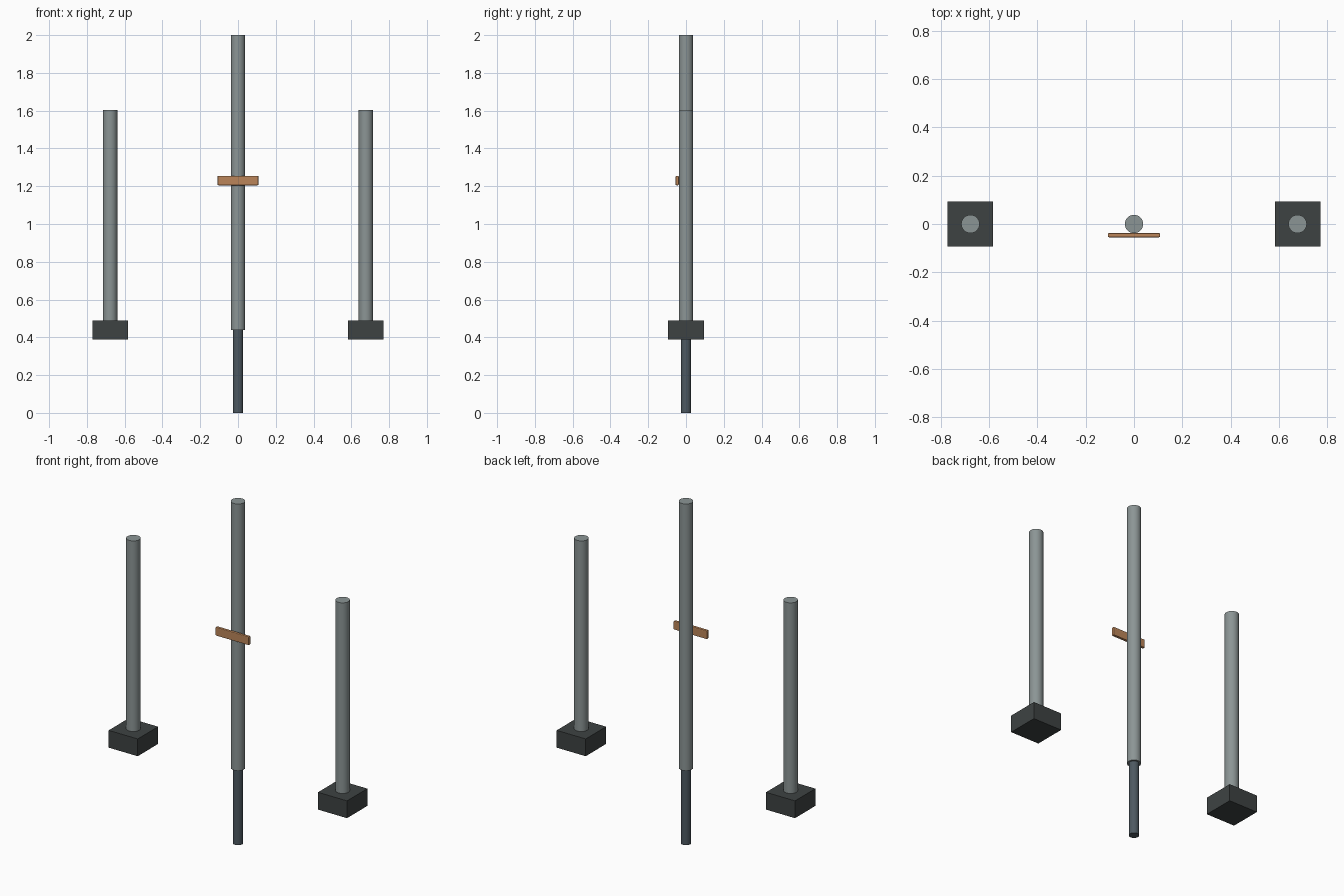
import bpy
import math

if "Cube" in bpy.data.objects:
    bpy.data.objects.remove(bpy.data.objects["Cube"])


def material(name, rgb):
    m = bpy.data.materials.new(name)
    m.diffuse_color = (*rgb, 1.0)
    m.use_nodes = True
    m.node_tree.nodes["Principled BSDF"].inputs["Base Color"].default_value = m.diffuse_color
    return m


STEEL = material("grey_steel", (0.26, 0.30, 0.30))
DARK_STEEL = material("blue_grey_steel", (0.075, 0.10, 0.12))
RUBBER = material("dark_base", (0.048, 0.055, 0.055))
WOOD = material("tan_wood", (0.50, 0.235, 0.10))


def tube(name, x, radius, z0, z1, mat):
    bpy.ops.mesh.primitive_cylinder_add(vertices=32, radius=radius, depth=z1 - z0,
                                        location=(x, 0, (z0 + z1) / 2))
    ob = bpy.context.object
    ob.name = name
    ob.data.materials.append(mat)
    bpy.ops.object.shade_smooth_by_angle(angle=math.radians(30))
    return ob


def box(name, centre, size, mat, bevel=0.0):
    bpy.ops.mesh.primitive_cube_add(size=1, location=centre)
    ob = bpy.context.object
    ob.name = name
    ob.scale = size
    bpy.ops.object.transform_apply(location=False, rotation=False, scale=True)
    ob.data.materials.append(mat)
    if bevel:
        mod = ob.modifiers.new("soft_edges", "BEVEL")
        mod.width = bevel
        mod.segments = 2
    return ob


# Centre post: wide upper tube on a narrower ground spike
tube("centre_post", 0, 0.038, 0.44, 2.0, STEEL)
tube("ground_spike", 0, 0.0275, 0.0, 0.46, DARK_STEEL)

# Wooden crossbar fixed to the front of the centre post
box("crossbar", (0, -0.0465, 1.23), (0.216, 0.017, 0.05), WOOD, 0.004)

# Side posts standing in square bases
for side, x in (("left", -0.677), ("right", 0.677)):
    tube(side + "_post", x, 0.038, 0.44, 1.603, STEEL)
    box(side + "_base", (x, 0, 0.438), (0.188, 0.188, 0.101), RUBBER)
